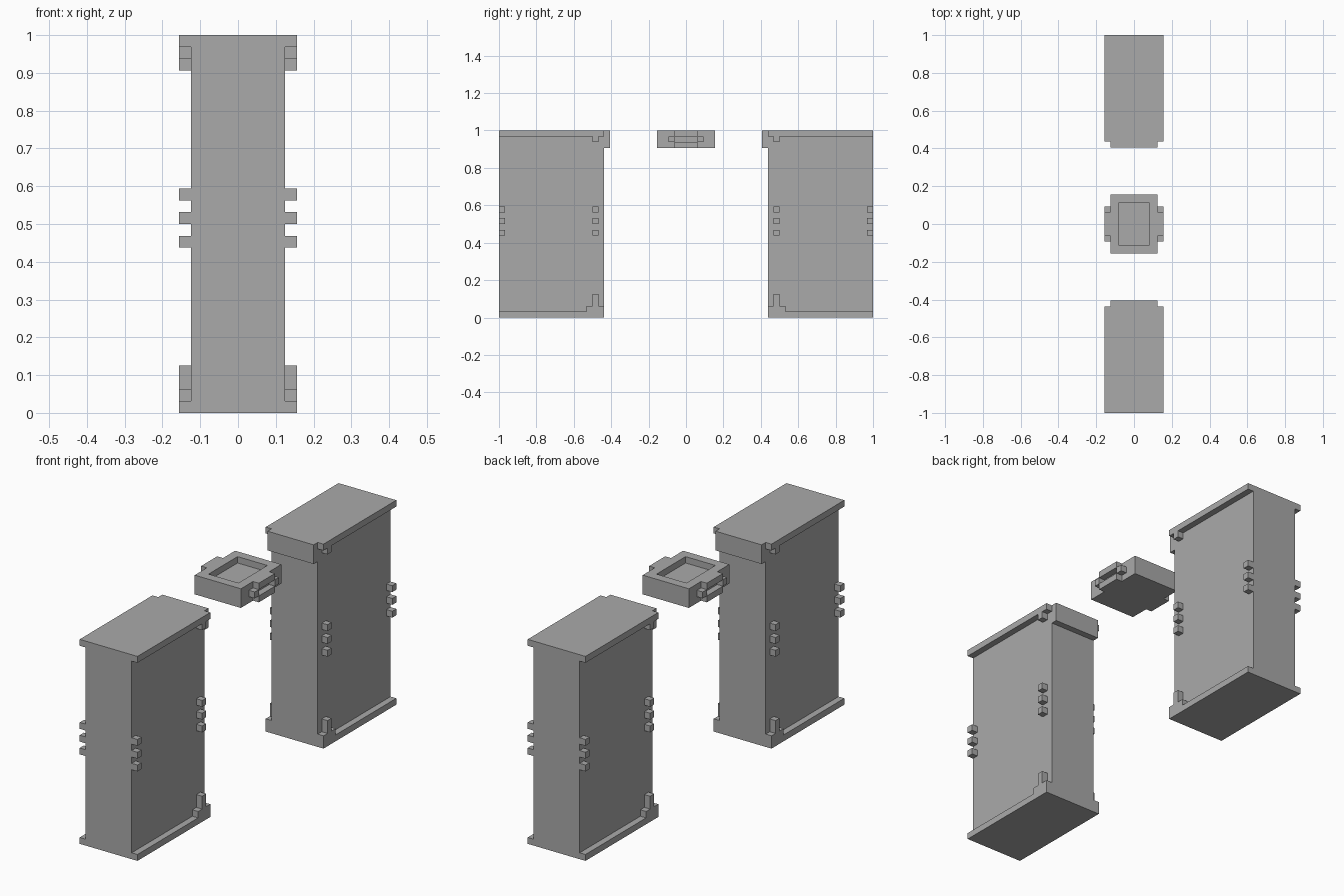
import bpy
import bmesh
from mathutils import Vector

cube = bpy.data.objects.get("Cube")
if cube:
    bpy.data.objects.remove(cube, do_unlink=True)

U = 1 / 32          # every size is a whole number of these units
CORE, EDGE = 4, 5   # half widths of the core and of the side trim

stone = bpy.data.materials.new("plain_grey")
stone.use_nodes = True
grey = (0.4, 0.4, 0.4, 1)
stone.diffuse_color = grey
stone.node_tree.nodes["Principled BSDF"].inputs["Base Color"].default_value = grey


def finish(name, bm):
    bmesh.ops.recalc_face_normals(bm, faces=bm.faces)
    mesh = bpy.data.meshes.new(name)
    bm.to_mesh(mesh)
    bm.free()
    mesh.materials.append(stone)
    obj = bpy.data.objects.new(name, mesh)
    bpy.context.collection.objects.link(obj)
    return obj


def extrude_profile(name, profile, x0, x1, side=1):
    """Extrude a (y, z) outline along x; side mirrors it in y."""
    bm = bmesh.new()
    face = bm.faces.new([bm.verts.new((x0 * U, side * y * U, z * U)) for y, z in profile])
    grown = bmesh.ops.extrude_face_region(bm, geom=[face])
    moved = [v for v in grown["geom"] if isinstance(v, bmesh.types.BMVert)]
    bmesh.ops.translate(bm, verts=moved, vec=Vector(((x1 - x0) * U, 0, 0)))
    return finish(name, bm)


def rect(y0, y1, z0, z1):
    return [(y0, z0), (y1, z0), (y1, z1), (y0, z1)]


# Outlines of the pillar parts, seen from the side
core = [(14, 0), (32, 0), (32, 32), (13, 32), (13, 29), (14, 29)]
base_trim = [(14, 0), (32, 0), (32, 1), (17, 1), (17, 2), (16, 2),
             (16, 4), (15, 4), (15, 2), (14, 2)]
top_trim = [(14, 32), (14, 31), (15, 31), (15, 30), (16, 30), (16, 31),
            (32, 31), (32, 32)]

# Two pillars with trim and studs on both sides
for end, side in (("front", -1), ("back", 1)):
    extrude_profile(f"{end}_pillar", core, -CORE, CORE, side)
    for hand, s in (("left", 1), ("right", -1)):
        tag = f"{end}_{hand}"
        extrude_profile(f"{tag}_base_trim", base_trim, s * CORE, s * EDGE, side)
        extrude_profile(f"{tag}_top_trim", top_trim, s * CORE, s * EDGE, side)
        for row, y in (("inner", 15), ("outer", 31)):
            for i in range(3):
                z = 14 + 2 * i
                extrude_profile(f"{tag}_{row}_stud_{i + 1}", rect(y, y + 1, z, z + 1),
                                s * CORE, s * EDGE, side)

# Keystone block with a shallow recess in its top
block = extrude_profile("keystone", rect(-5, 5, 29, 32), -CORE, CORE)
bm = bmesh.new()
bm.from_mesh(block.data)
bm.faces.ensure_lookup_table()
top = max(bm.faces, key=lambda f: f.calc_center_median().z)
bmesh.ops.inset_region(bm, faces=[top], thickness=2 * U)
floor = bmesh.ops.extrude_discrete_faces(bm, faces=[top])["faces"][0]
bmesh.ops.translate(bm, verts=floor.verts, vec=Vector((0, 0, -U)))
bm.to_mesh(block.data)
bm.free()

# Keystone side ledges and small studs between them
for hand, s in (("left", 1), ("right", -1)):
    for level, z in (("lower", 29), ("upper", 31)):
        extrude_profile(f"keystone_{hand}_{level}_ledge", rect(-2, 2, z, z + 1),
                        s * CORE, s * EDGE)
    for end, side in (("front", -1), ("back", 1)):
        extrude_profile(f"keystone_{hand}_{end}_stud", rect(2, 3, 30, 31),
                        s * CORE, s * EDGE, side)
